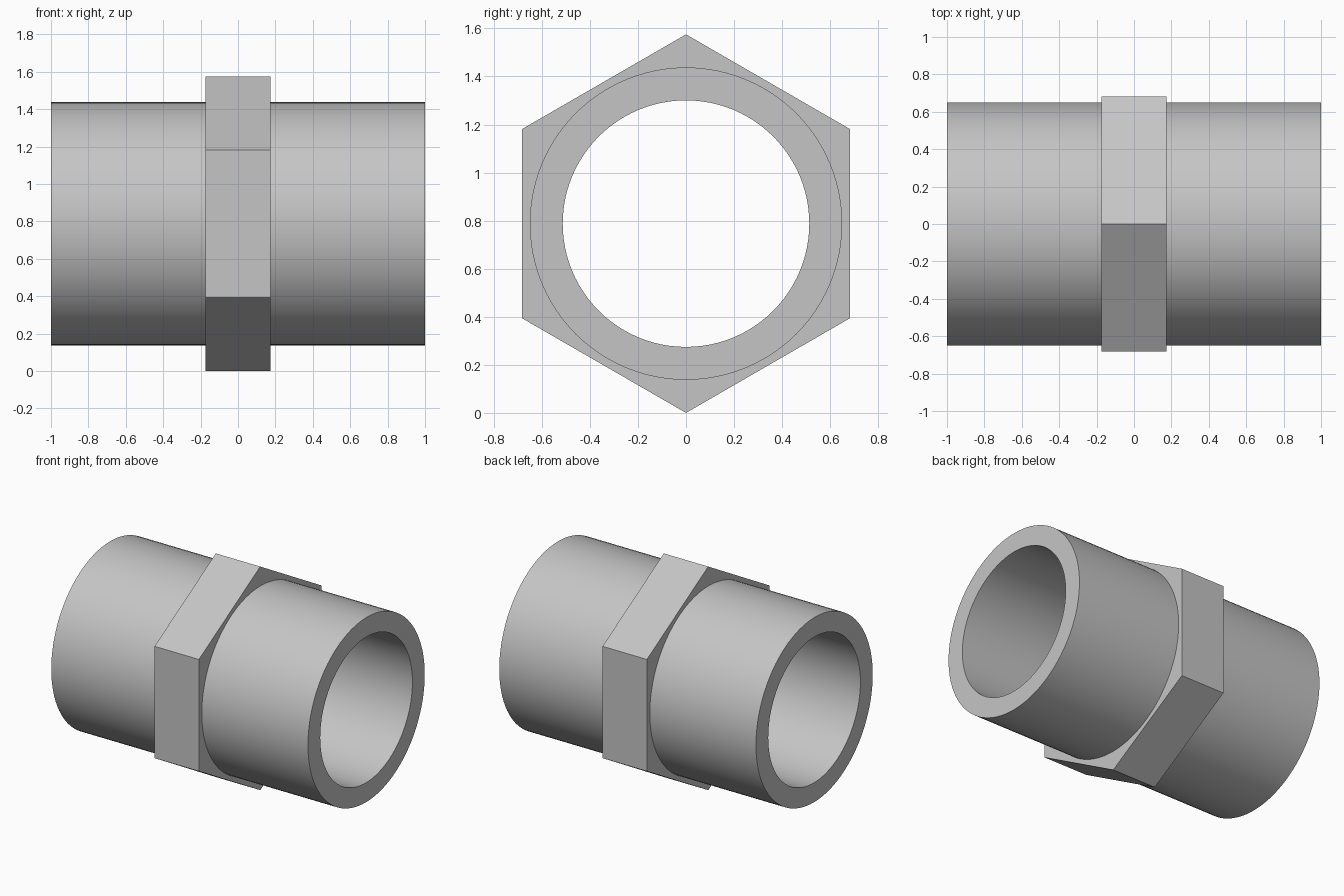
import bpy, bmesh
from math import cos, sin, pi, radians

cube = bpy.data.objects.get("Cube")
if cube:
    bpy.data.objects.remove(cube, do_unlink=True)

SEGMENTS = 96            # divisible by six, so hexagon corners land on vertices
HALF_LENGTH = 1.0
HALF_COLLAR = 0.173
BORE = 0.513
OUTER = 0.65
FLAT = 0.682             # centre to hexagon flat
CENTRE_Z = FLAT / cos(pi / 6)


def circle(radius):
    return lambda a: radius


def hexagon(apothem):
    return lambda a: apothem / cos(a % (pi / 3) - pi / 6)


def ring(bm, x, radius_at):
    """Closed loop of vertices around the x axis, starting at the top."""
    verts = []
    for i in range(SEGMENTS):
        a = 2 * pi * i / SEGMENTS
        r = radius_at(a)
        verts.append(bm.verts.new((x, r * sin(a), CENTRE_Z + r * cos(a))))
    return verts


# Material
metal = bpy.data.materials.new("light grey metal")
metal.use_nodes = True
colour = (0.56, 0.56, 0.56, 1.0)
metal.diffuse_color = colour
metal.node_tree.nodes["Principled BSDF"].inputs["Base Color"].default_value = colour

# Cross-section: pipe wall with the hexagonal collar in the middle
section = [
    (-HALF_LENGTH, circle(BORE)),
    (-HALF_LENGTH, circle(OUTER)),
    (-HALF_COLLAR, circle(OUTER)),
    (-HALF_COLLAR, hexagon(FLAT)),
    (HALF_COLLAR, hexagon(FLAT)),
    (HALF_COLLAR, circle(OUTER)),
    (HALF_LENGTH, circle(OUTER)),
    (HALF_LENGTH, circle(BORE)),
]

# Join neighbouring rings, closing the last to the first through the bore
bm = bmesh.new()
rings = [ring(bm, x, shape) for x, shape in section]
for k, first in enumerate(rings):
    second = rings[(k + 1) % len(rings)]
    for i in range(SEGMENTS):
        j = (i + 1) % SEGMENTS
        bm.faces.new((first[i], first[j], second[j], second[i]))
bmesh.ops.recalc_face_normals(bm, faces=bm.faces[:])

mesh = bpy.data.meshes.new("pipe_with_hex_collar")
bm.to_mesh(mesh)
bm.free()
mesh.materials.append(metal)
fitting = bpy.data.objects.new("pipe_with_hex_collar", mesh)
bpy.context.collection.objects.link(fitting)

# Smooth pipe walls, crisp rims and hexagon corners
bpy.ops.object.select_all(action="DESELECT")
fitting.select_set(True)
bpy.context.view_layer.objects.active = fitting
bpy.ops.object.shade_smooth_by_angle(angle=radians(30))
